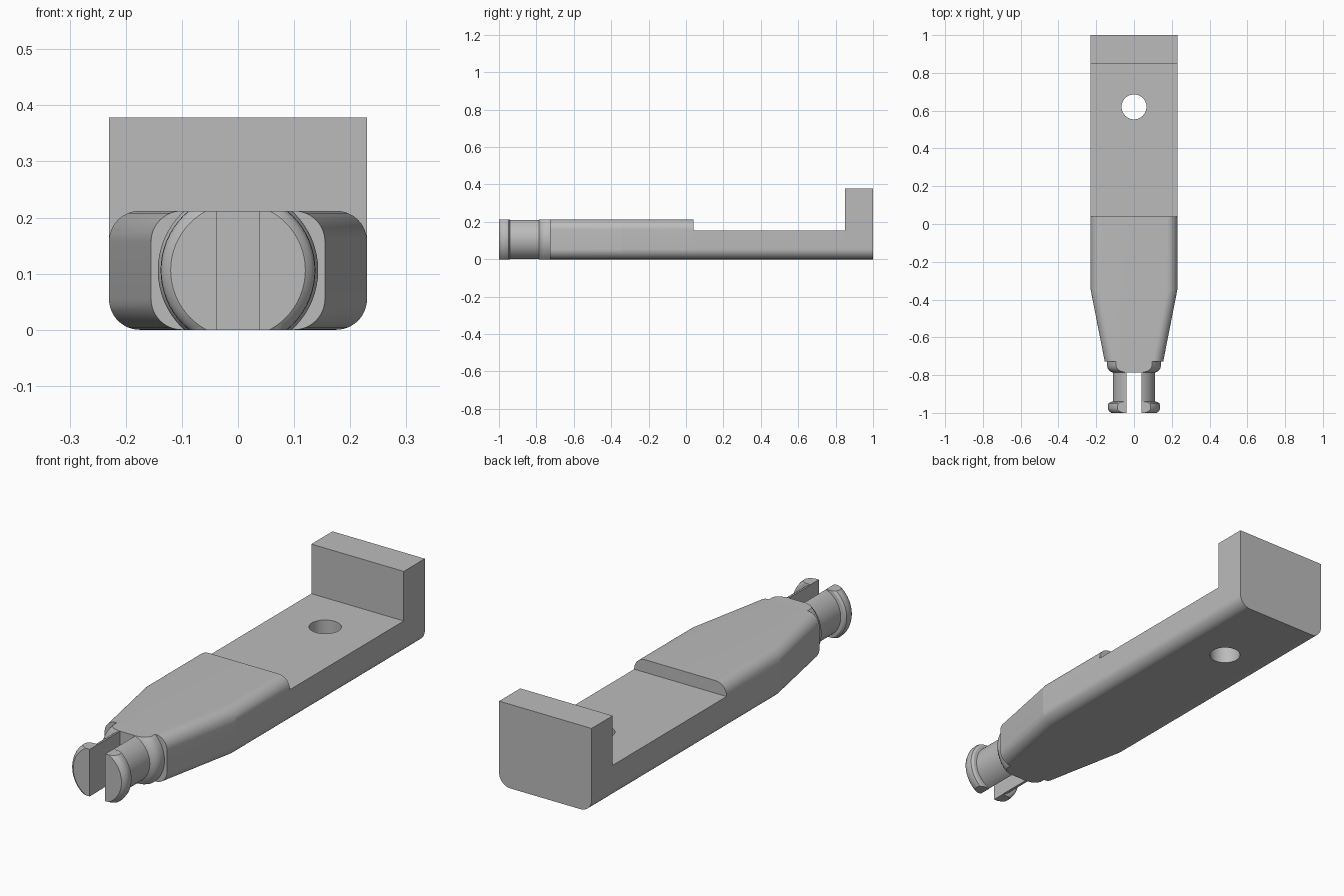
import bpy, bmesh, math
from mathutils import Matrix

cube = bpy.data.objects.get("Cube")
if cube:
    bpy.data.objects.remove(cube, do_unlink=True)

HEIGHT, HALF, R = 0.212, 0.23, 0.055
MID = HEIGHT / 2

grey = bpy.data.materials.new("plain grey")
grey.use_nodes = True
grey.diffuse_color = (0.5, 0.5, 0.5, 1)
grey.node_tree.nodes["Principled BSDF"].inputs["Base Color"].default_value = (0.5, 0.5, 0.5, 1)


def make(name, bm):
    bmesh.ops.recalc_face_normals(bm, faces=bm.faces[:])
    mesh = bpy.data.meshes.new(name)
    bm.to_mesh(mesh)
    bm.free()
    obj = bpy.data.objects.new(name, mesh)
    bpy.context.collection.objects.link(obj)
    mesh.materials.append(grey)
    return obj


def cut(obj, cutter):
    mod = obj.modifiers.new("cut", "BOOLEAN")
    mod.operation, mod.solver, mod.object = "DIFFERENCE", "EXACT", cutter
    bpy.context.view_layer.objects.active = obj
    bpy.ops.object.modifier_apply(modifier=mod.name)
    bpy.data.objects.remove(cutter, do_unlink=True)


def smooth(obj, degrees):
    bpy.ops.object.select_all(action="DESELECT")
    obj.select_set(True)
    bpy.context.view_layer.objects.active = obj
    bpy.ops.object.shade_smooth_by_angle(angle=math.radians(degrees))


def loft(rings):
    """Skin closed rings of equal length and cap both ends."""
    bm = bmesh.new()
    loops = [[bm.verts.new(p) for p in ring] for ring in rings]
    for a, b in zip(loops, loops[1:]):
        for i in range(len(a)):
            j = (i + 1) % len(a)
            bm.faces.new((a[i], a[j], b[j], b[i]))
    bm.faces.new(loops[0])
    bm.faces.new(loops[-1])
    return bm


def section(y, half, top=None, steps=12):
    """Rounded rectangle; a given top height replaces the rounded upper edge."""
    pts = []
    for corner, (sx, sz) in enumerate([(1, 1), (-1, 1), (-1, -1), (1, -1)]):
        for i in range(steps + 1):
            a = math.pi / 2 * (corner + i / steps)
            x = sx * (half - R) + R * math.cos(a)
            z = MID + sz * (MID - R) + R * math.sin(a)
            pts.append((x, y, top if top and sz > 0 else z))
    return pts


# Body: tapered grip, stepped-down plate and upright end wall
PLATE, WALL = 0.155, 0.378
STEP_Y, WALL_Y = 0.04, 0.85
body = make("body", loft([
    section(-0.727, 0.155),
    section(-0.345, HALF),
    section(STEP_Y, HALF),
    section(STEP_Y, HALF, PLATE),
    section(WALL_Y, HALF, PLATE),
    section(WALL_Y, HALF, WALL),
    section(1, HALF, WALL),
]))

# Screw hole through the plate
bm = bmesh.new()
bmesh.ops.create_cone(bm, cap_ends=True, segments=48, radius1=0.066, radius2=0.066,
                      depth=1, matrix=Matrix.Translation((0, 0.62, 0)))
cut(body, make("hole_cutter", bm))
smooth(body, 10)

# Snap pin: turned shoulder, neck and rounded head
profile = [(0.143, -0.727), (0.143, -0.75), (0.139, -0.765), (0.129, -0.778), (0.112, -0.787),
           (0.112, -0.94), (0.126, -0.942), (0.135, -0.95), (0.138, -0.965),
           (0.137, -0.98), (0.131, -0.992), (0.12, -1)]
SEG = 64
bm = loft([[(r * math.cos(math.tau * i / SEG), y, MID + r * math.sin(math.tau * i / SEG))
            for i in range(SEG)] for r, y in profile])

# Flatten the pin level with the body's top and bottom
for z, direction in ((HEIGHT, 1), (0, -1)):
    result = bmesh.ops.bisect_plane(bm, geom=bm.verts[:] + bm.edges[:] + bm.faces[:],
                                    plane_co=(0, 0, z), plane_no=(0, 0, direction),
                                    clear_outer=True)
    rim = [e for e in result["geom_cut"] if isinstance(e, bmesh.types.BMEdge)]
    bmesh.ops.edgenet_fill(bm, edges=rim)
pin = make("snap_pin", bm)

# Slot dividing the pin into two prongs
bm = bmesh.new()
bmesh.ops.create_cube(bm, size=1, matrix=Matrix.Translation((0, -0.985, MID))
                      @ Matrix.Diagonal((0.077, 0.4, 1, 1)))
cut(pin, make("slot_cutter", bm))
smooth(pin, 32)
